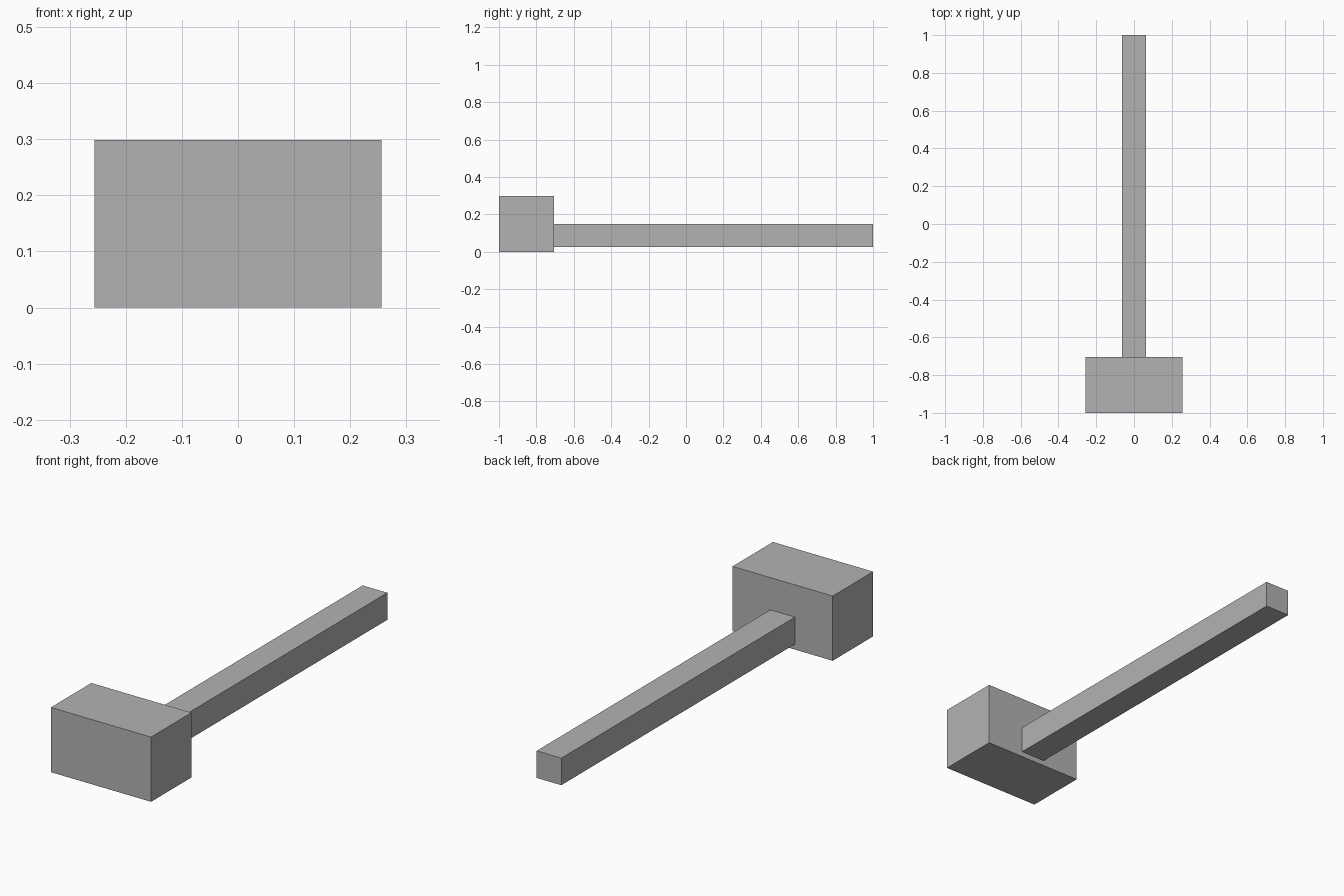
import bpy

if "Cube" in bpy.data.objects:
    bpy.data.objects.remove(bpy.data.objects["Cube"])

# Single plain grey for the whole mallet
grey = bpy.data.materials.new("plain grey")
grey.diffuse_color = (0.45, 0.45, 0.45, 1.0)
grey.use_nodes = True
grey.node_tree.nodes["Principled BSDF"].inputs["Base Color"].default_value = grey.diffuse_color


def box(name, low, high):
    """Axis-aligned box between two corners."""
    bpy.ops.mesh.primitive_cube_add(
        size=1, location=[(a + b) / 2 for a, b in zip(low, high)])
    obj = bpy.context.object
    obj.name = name
    obj.scale = [b - a for a, b in zip(low, high)]
    bpy.ops.object.transform_apply(location=False, rotation=False, scale=True)
    obj.data.materials.append(grey)
    return obj


HEAD_BACK = -0.705

# Blocky head
box("mallet_head", (-0.256, -1.0, 0.0), (0.256, HEAD_BACK, 0.299))

# Square handle, set below the middle of the head
box("handle", (-0.063, HEAD_BACK, 0.025), (0.063, 1.0, 0.15))
